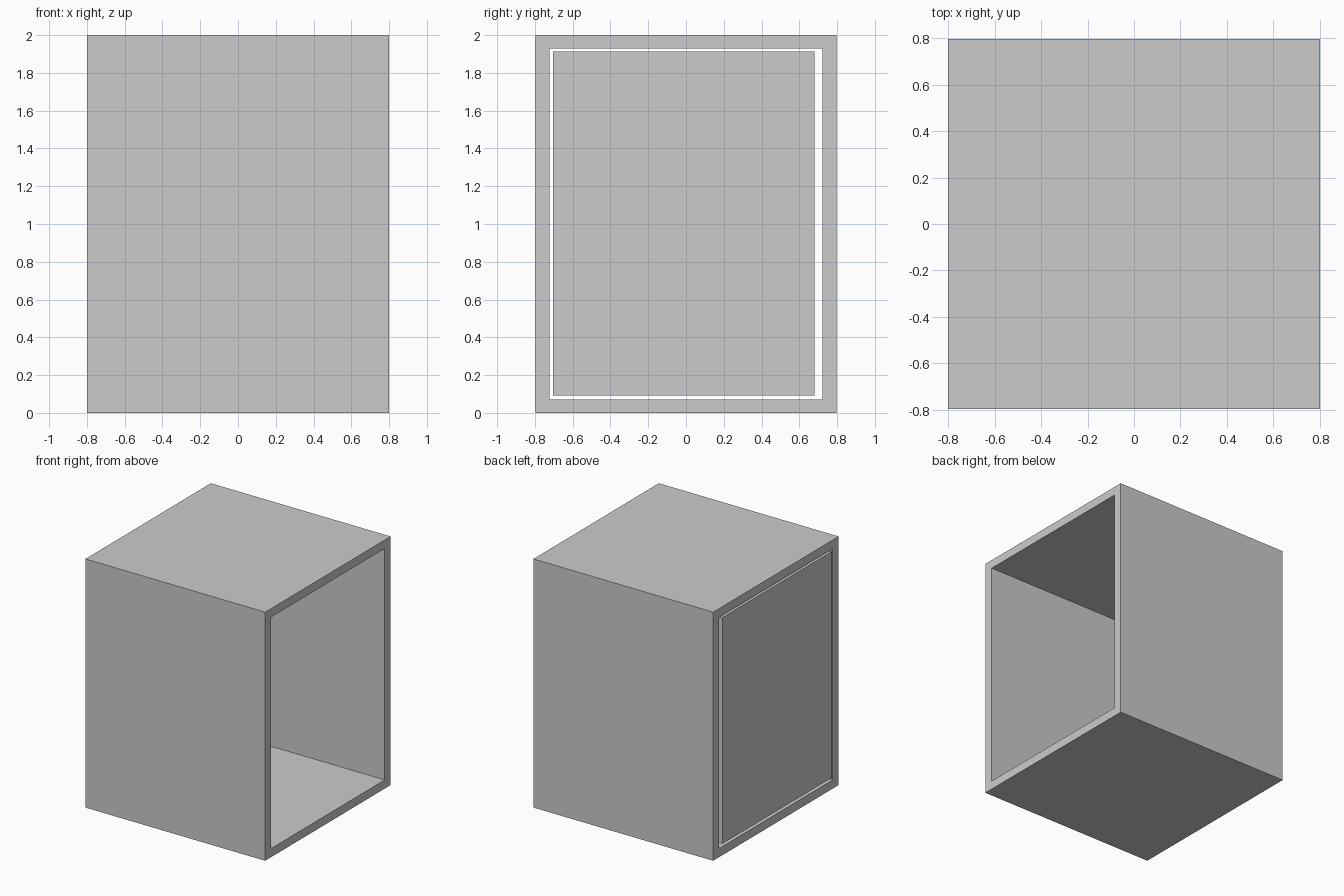
import bpy
import bmesh

cube = bpy.data.objects.get("Cube")
if cube:
    bpy.data.objects.remove(cube, do_unlink=True)

# Single plain grey
GREY = (0.6, 0.6, 0.6, 1.0)
mat = bpy.data.materials.new("light_grey")
mat.use_nodes = True
mat.diffuse_color = GREY
mat.node_tree.nodes["Principled BSDF"].inputs["Base Color"].default_value = GREY

HALF_X, HALF_Y, HEIGHT = 0.80, 0.797, 2.0
WALL_Y, WALL_Z = 0.075, 0.07
DOOR_DEPTH = 0.07


def rect(y0, y1, z0, z1):
    return [(y0, z0), (y1, z0), (y1, z1), (y0, z1)]


def finish(name, bm):
    bmesh.ops.recalc_face_normals(bm, faces=bm.faces)
    mesh = bpy.data.meshes.new(name)
    bm.to_mesh(mesh)
    bm.free()
    mesh.materials.append(mat)
    obj = bpy.data.objects.new(name, mesh)
    bpy.context.collection.objects.link(obj)
    return obj


def extrude_x(bm, faces, depth):
    """Give flat faces a depth along x."""
    geom = bmesh.ops.extrude_face_region(bm, geom=faces, use_keep_orig=True)["geom"]
    verts = [v for v in geom if isinstance(v, bmesh.types.BMVert)]
    bmesh.ops.translate(bm, verts=verts, vec=(depth, 0, 0))


# Cabinet shell: a rectangular ring drawn through the full width, open at both ends
bm = bmesh.new()
outer, inner = (
    [bm.verts.new((-HALF_X, y, z)) for y, z in profile]
    for profile in (
        rect(-HALF_Y, HALF_Y, 0, HEIGHT),
        rect(-HALF_Y + WALL_Y, HALF_Y - WALL_Y, WALL_Z, HEIGHT - WALL_Z),
    )
)
ring = []
for i in range(4):
    j = (i + 1) % 4
    ring.append(bm.faces.new((outer[i], outer[j], inner[j], inner[i])))
extrude_x(bm, ring, 2 * HALF_X)
finish("cabinet_shell", bm)

# Door panel: flush in the -x opening with a narrow gap all round
bm = bmesh.new()
panel = bm.faces.new(
    [bm.verts.new((-HALF_X, y, z)) for y, z in rect(-0.705, 0.68, 0.092, 1.912)]
)
extrude_x(bm, [panel], DOOR_DEPTH)
finish("door_panel", bm)
